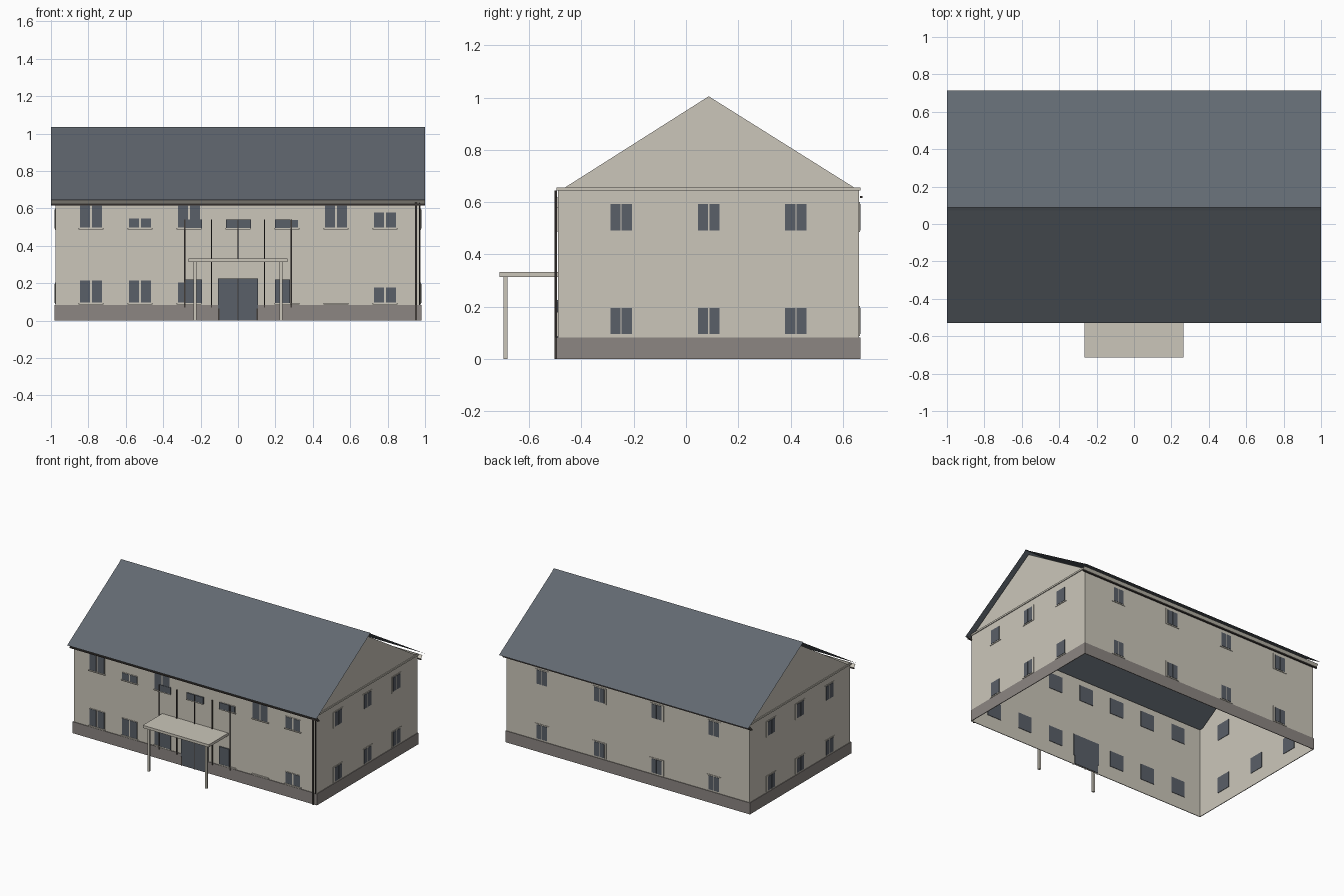
import bpy, bmesh
from mathutils import Vector

if "Cube" in bpy.data.objects:
    bpy.data.objects.remove(bpy.data.objects["Cube"])

# ---------- colours ----------
def mat(name, rgb):
    m = bpy.data.materials.new(name)
    m.diffuse_color = (*rgb, 1)
    m.use_nodes = True
    m.node_tree.nodes["Principled BSDF"].inputs["Base Color"].default_value = m.diffuse_color
    return m

BEIGE = mat("beige_render", (0.597, 0.565, 0.491))
SLATE = mat("slate_roofing", (0.122, 0.141, 0.165))
STONE = mat("grey_plinth", (0.262, 0.238, 0.223))
GLASS = mat("dark_glass", (0.102, 0.116, 0.138))
PIPE = mat("dark_metal", (0.055, 0.047, 0.042))

# main sizes
X = 0.975
Y0, Y1, YR = -0.49, 0.662, 0.087
ZW = 0.655

# ---------- helpers ----------
def finish(name, bm, material):
    me = bpy.data.meshes.new(name)
    bm.to_mesh(me)
    bm.free()
    ob = bpy.data.objects.new(name, me)
    me.materials.append(material)
    bpy.context.collection.objects.link(ob)
    return ob

def polys(name, faces, material):
    """Flat sheets given as corner lists."""
    bm = bmesh.new()
    for f in faces:
        bm.faces.new([bm.verts.new(c) for c in f])
    bmesh.ops.remove_doubles(bm, verts=bm.verts, dist=1e-5)
    return finish(name, bm, material)

def boxes(name, spans, material):
    """Each span is (x0, x1, y0, y1, z0, z1)."""
    bm = bmesh.new()
    for x0, x1, y0, y1, z0, z1 in spans:
        vs = bmesh.ops.create_cube(bm, size=1)["verts"]
        for v in vs:
            v.co = Vector((x0 + (v.co.x + .5) * (x1 - x0),
                           y0 + (v.co.y + .5) * (y1 - y0),
                           z0 + (v.co.z + .5) * (z1 - z0)))
    return finish(name, bm, material)

def on_wall(side, a0, a1, z0, z1, d0, d1):
    """Box on a wall: a along the wall, d is depth outward from the wall."""
    if side == "front":
        return (a0, a1, Y0 - d1, Y0 - d0, z0, z1)
    if side == "back":
        return (a0, a1, Y1 + d0, Y1 + d1, z0, z1)
    if side == "right":
        return (X + d0, X + d1, a0, a1, z0, z1)
    return (-X - d1, -X - d0, a0, a1, z0, z1)

# ---------- walls, open below ----------
walls = []
for y, s in ((Y0, 1), (Y1, -1)):
    walls.append([(-X * s, y, 0), (X * s, y, 0), (X * s, y, ZW), (-X * s, y, ZW)])
for s in (1, -1):
    walls.append([(s * X, Y0, 0), (s * X, Y1, 0), (s * X, Y1, ZW), (s * X, Y0, ZW)][::s])
    walls.append([(s * X, -0.465, ZW), (s * X, 0.645, ZW), (s * X, YR, 1.005)][::s])
polys("walls", walls, BEIGE)

# ---------- plinth and cornice bands ----------
def band(name, z0, z1, out, material):
    boxes(name, [
        (-X - out, X + out, Y0 - out, Y0 - .0005, z0, z1),
        (-X - out, X + out, Y1 + .0005, Y1 + out, z0, z1),
        (-X - out, -X - .0005, Y0, Y1, z0, z1),
        (X + .0005, X + out, Y0, Y1, z0, z1)], material)

band("plinth", 0, 0.083, 0.005, STONE)
band("cornice", 0.645, 0.657, 0.006, BEIGE)

# ---------- roof sheets and ridge cap ----------
polys("roof", [
    [(-1, -0.53, 0.645), (1, -0.53, 0.645), (1, YR, 1.03), (-1, YR, 1.03)],
    [(1, 0.715, 0.645), (-1, 0.715, 0.645), (-1, YR, 1.03), (1, YR, 1.03)]], SLATE)
polys("ridge_cap", [
    [(-1, YR - .014, 1.025), (1, YR - .014, 1.025), (1, YR, 1.035), (-1, YR, 1.035)],
    [(1, YR + .014, 1.025), (-1, YR + .014, 1.025), (-1, YR, 1.035), (1, YR, 1.035)]], SLATE)

# ---------- eave boards and gutters, front and back ----------
eaves, gutters = [], []
for y, s in ((Y0, -1), (Y1, 1)):
    eaves.append([(-1, y + s * .006, .624), (1, y + s * .006, .624),
                  (1, y + s * .024, .645), (-1, y + s * .024, .645)][::-s])
    ya, yb = sorted((y + s * .004, y + s * .014))
    gutters.append((-1, 1, ya, yb, .616, .624))
polys("eave_boards", eaves, BEIGE)
boxes("gutters", gutters, PIPE)

# ---------- windows ----------
frames, panes, inner, sills = [], [], [], []

def window(side, c, z0, z1, half=0.056, pane=0.039, gap=0.002, rim=0.007):
    frames.append(on_wall(side, c - half, c + half, z0 - rim, z1 + rim, .0005, .004))
    for s in (-1, 1):
        a, b = sorted((c + s * gap, c + s * (gap + pane)))
        panes.append(on_wall(side, a, b, z0, z1, .003, .006))

def opening(side, c, z0, half=0.056):
    inner.append(on_wall(side, c - half, c + half, z0, z0 + .115, -.004, -.001))

for side in ("left", "right"):
    for c in (-0.248, 0.087, 0.42):
        for z in (0.095, 0.492):
            window(side, c, z, z + 0.101)
            opening(side, c, z)
for c in (-0.69, -0.23, 0.23, 0.69):
    for z in (0.095, 0.492):
        window("back", c, z, z + 0.101)
        opening("back", c, z)

# front windows: centre, bottom, top
for c, z0, z1 in ((-.786, .497, .615), (-.524, .497, .545), (-.262, .497, .615),
                  (.262, .497, .538), (.524, .497, .615), (.786, .497, .578),
                  (-.786, .096, .214), (-.524, .096, .214), (-.262, .096, .205),
                  (.786, .096, .176)):
    window("front", c, z0, z1, half=.061, pane=.054, gap=.005, rim=.003)
for c in (-.786, -.524, -.262, 0, .262, .524, .786):
    opening("front", c, .497)
    sills.append(on_wall("front", c - .066, c + .066, .488, .494, 0, .01))
    if c:
        opening("front", c, .096)
        sills.append(on_wall("front", c - .066, c + .066, .087, .093, 0, .01))

# stair and entrance glazing
panes += [on_wall("front", a, b, z0, z1, .001, .009) for a, b, z0, z1 in (
    (-.064, .07, .492, .54), (-.283, -.193, .492, .54), (.198, .278, .492, .54),
    (-.283, -.193, .09, .22), (.198, .278, .09, .22))]
boxes("window_frames", frames, BEIGE)
boxes("window_panes", panes, GLASS)
boxes("inner_panes", inner, GLASS)
boxes("window_sills", sills, BEIGE)

# ---------- entrance doors ----------
boxes("entrance_doors", [on_wall("front", -.107, .107, .065, .225, -.004, .009),
                         on_wall("front", -.098, .098, .004, .065, -.004, .009)], GLASS)
boxes("door_frame", [on_wall("front", a, a + .007, 0, .065, .004, .011) for a in (-.107, .1)]
      + [on_wall("front", -.002, .002, 0, .225, .004, .0105)], PIPE)

# ---------- entrance canopy ----------
boxes("canopy", [(-.265, .265, -.713, Y0, .313, .332)], BEIGE)
boxes("canopy_posts", [(x - .008, x + .008, -.698, -.683, 0, .314) for x in (-.231, .231)], BEIGE)

# ---------- thin rods on the front and corner downpipes ----------
boxes("facade_rods", [(x - .003, x + .003, -.502, -.496, z0, .54)
                      for x, z0 in ((-.285, .07), (-.142, .07), (0, .332), (.142, .07), (.285, .07))], PIPE)
boxes("downpipes", [(.947, .957, -.503, -.493, 0, .645),
                    (.968, .973, -.5, -.494, .083, .645)], PIPE)
